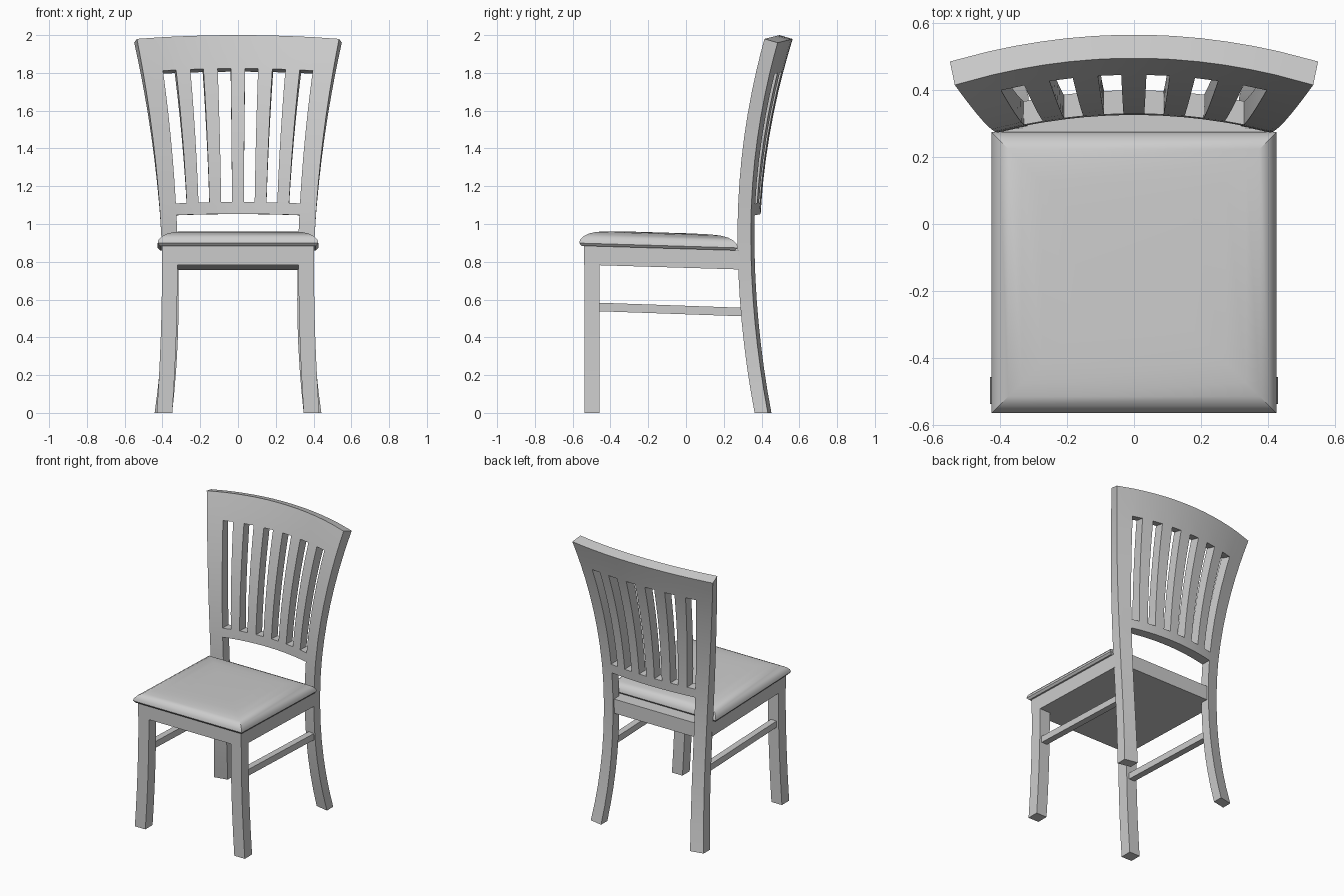
import bpy, bmesh

if "Cube" in bpy.data.objects:
    bpy.data.objects.remove(bpy.data.objects["Cube"])

TILT = -0.03  # seat slopes down towards the back


def finish(name, bm, smooth=True):
    bmesh.ops.recalc_face_normals(bm, faces=bm.faces[:])
    me = bpy.data.meshes.new(name)
    bm.to_mesh(me)
    bm.free()
    ob = bpy.data.objects.new(name, me)
    bpy.context.collection.objects.link(ob)
    if smooth:
        bpy.ops.object.select_all(action='DESELECT')
        ob.select_set(True)
        bpy.context.view_layer.objects.active = ob
        bpy.ops.object.shade_smooth_by_angle(angle=0.6)
    return ob


def loft(name, rings, smooth=True):
    """Skin a stack of equal-length vertex rings and cap both ends."""
    bm = bmesh.new()
    vs = [[bm.verts.new(p) for p in r] for r in rings]
    n = len(vs[0])
    for a, b in zip(vs, vs[1:]):
        for i in range(n):
            bm.faces.new((a[i], a[(i + 1) % n], b[(i + 1) % n], b[i]))
    bm.faces.new(vs[0][::-1])
    bm.faces.new(vs[-1])
    return finish(name, bm, smooth)


def rect(x0, x1, y0, y1, z, tilt=0.0):
    return [(x, y, z + tilt * y) for x, y in ((x0, y0), (x1, y0), (x1, y1), (x0, y1))]


# curved back with posts, slats, rails and rear legs: one bowed sheet, thickened
def half_width(z):
    return 0.398 + (0.072 if z > 0.6 else 0.12) * (z - 0.6) ** 2


def rise(z):
    return max(0.0, (z - 1.0) / 0.98)


def back_point(u, z):
    bow = 1 - u * u
    y = 0.273 + (0.134 if z > 0.95 else 0.1) * (z - 0.95) ** 2
    y += (0.05 + 0.03 * rise(z)) * bow
    arch = (0.01 + 0.01 * rise(z)) * bow if z > 1 else 0
    return (u * half_width(z), y, z + arch)


SLOT, SLAT = 0.138, 0.150
cols = [-1, -0.79]
for k in range(11):
    cols.append(cols[-1] + (SLAT if k % 2 else SLOT))
cols.append(1)
rows = [0, .12, .24, .36, .48, .6, .72, .84, .95, 1.043, 1.105,
        1.22, 1.34, 1.46, 1.58, 1.7, 1.805, 1.9, 1.98]

bm = bmesh.new()
grid = {}


def vert(i, j):
    if (i, j) not in grid:
        grid[i, j] = bm.verts.new(back_point(cols[i], rows[j]))
    return grid[i, j]


for j in range(len(rows) - 1):
    for i in range(13):
        post = i in (0, 12)
        rail = rows[j] == 1.043 or rows[j] >= 1.805
        slat = i % 2 == 0 and rows[j] > 1.04
        if post or rail or slat:
            bm.faces.new((vert(i, j), vert(i + 1, j), vert(i + 1, j + 1), vert(i, j + 1)))
ext = bmesh.ops.extrude_face_region(bm, geom=bm.faces[:])
for v in [g for g in ext['geom'] if isinstance(g, bmesh.types.BMVert)]:
    r = rise(v.co.z)
    v.co.x *= 1 + 0.027 * r
    v.co.y += 0.07
    v.co.z -= 0.02 * r
finish("back_frame", bm)

# seat base and the rear rail between the posts
loft("seat_base", [rect(-.402, .402, -.54, .285, z, TILT) for z in (.768, .868)], False)
loft("rear_rail", [rect(-.335, .335, .28, .35, z, TILT) for z in (.768, .868)], False)

# padded cushion: inset rings, subdivided sides not needed for square corners
profile = [(.012, 0), (0, .014), (.004, .032), (.022, .051), (.05, .066),
           (.09, .076), (.15, .081), (.25, .083)]
loft("seat_cushion", [rect(-.425 + d, .425 - d, -.565 + d, .274 - d, .868 + h, TILT)
                      for d, h in profile])

# front legs and side stretchers
for s, side in ((-1, "left"), (1, "right")):
    rings = []
    for k in range(7):
        z = 0.8 * k / 6
        dx = 0.028 * (1 - k / 6) ** 2
        rings.append(rect(s * (.32 + dx), s * (.402 + dx), -.538, -.457, z))
    loft("front_leg_" + side, rings)
    loft("side_stretcher_" + side,
         [rect(s * .343, s * .388, -.47, .32, z, -.035) for z in (.522, .567)], False)
